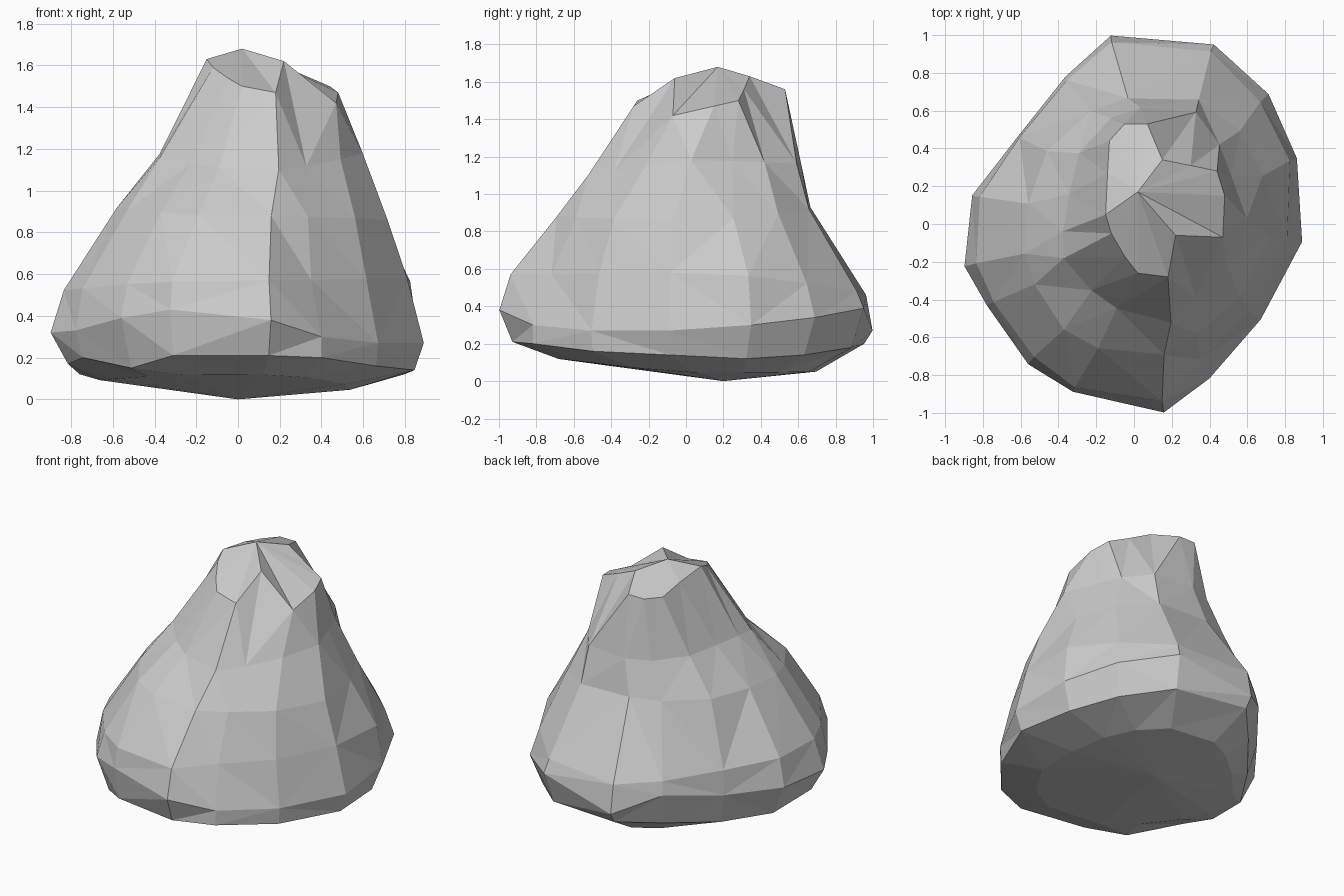
import bpy, bmesh
from math import cos, sin, radians

# Directions of the main corners, counted from +x
ANGLES = [-6, 22, 44, 66, 97, 115, 143, 170, 194, 209, 233, 250, 279, 296, 323]
SIDES = len(ANGLES)
bm = bmesh.new()
loops = []


def add_ring(centre, heights, radii):
    """One ring; heights are per corner, or (right, back, left, front) to blend."""
    loop = []
    for k, r in enumerate(radii):
        c, s = cos(radians(ANGLES[k])), sin(radians(ANGLES[k]))
        if len(heights) == 4:
            right, back, left, front = heights
            z = (right if c > 0 else left) * c * c + (back if s > 0 else front) * s * s
        else:
            z = heights[k]
        loop.append(bm.verts.new((centre[0] + r * c, centre[1] + r * s, z)))
    loops.append(loop)


# Underside
add_ring((0, .1), (.045, .05, .09, .12),
         (.54, .54, .57, .61, .60, .56, .55, .64, .68, .68, .72, .78, .79, .74, .64))
# Lower edge
add_ring((0, 0), (.14, .12, .14, .18, .20, .16, .12, .12, .17, .20, .15, .21, .21, .20, .16),
         (.85, .86, .91, .97, .96, .79, .71, .77, .84, .85, .85, .91, .94, .91, .83))
# Widest edge
add_ring((0, 0), (.27, .30, .34, .39, .27, .38, .33, .33, .32, .33, .39, .43, .38, .30, .27),
         (.895, .93, .99, 1.04, 1.005, .86, .77, .87, .925, .89, .93, .945, 1.01, .91, .84))
# Shoulder
add_ring((0, 0), (.58, .46, .52, .57),
         (.815, .89, .93, 1.0, .97, .84, .76, .83, .86, .85, .88, .92, .95, .80, .77))
# Waist
add_ring((.05, 0), (.86, .93, .92, .88),
         (.67, .68, .71, .72, .67, .66, .64, .62, .65, .66, .70, .70, .70, .65, .64))
# Neck, with a chipped hollow at the back right
add_ring((.10, .08), (1.18, 1.16, 1.18, 1.10),
         (.50, .45, .49, .56, .54, .53, .49, .45, .49, .54, .54, .56, .61, .52, .49))
# Jagged summit rim
summit = [(.48, .15, 1.47), (.44, .28, 1.50), (.30, .31, 1.56), (.15, .34, 1.63),
          (.07, .53, 1.56), (-.05, .53, 1.56), (-.13, .44, 1.56), (-.14, .27, 1.60),
          (-.15, .05, 1.63), (-.12, -.05, 1.59), (-.05, -.17, 1.54), (.02, -.26, 1.50),
          (.18, -.28, 1.47), (.22, -.06, 1.62), (.47, -.07, 1.42)]
loops.append([bm.verts.new(p) for p in summit])

# Sides
for low, high in zip(loops, loops[1:]):
    for k in range(SIDES):
        n = (k + 1) % SIDES
        bm.faces.new((low[k], low[n], high[n], high[k]))

# Top and underside caps
peak = bm.verts.new((.02, .17, 1.68))
base = bm.verts.new((0, .2, 0))
for k in range(SIDES):
    n = (k + 1) % SIDES
    bm.faces.new((loops[-1][k], loops[-1][n], peak))
    bm.faces.new((loops[0][n], loops[0][k], base))

# Flat rocky facets
bmesh.ops.triangulate(bm, faces=bm.faces[:], quad_method='SHORT_EDGE')
bmesh.ops.recalc_face_normals(bm, faces=bm.faces[:])
mesh = bpy.data.meshes.new("boulder")
bm.to_mesh(mesh)
bm.free()
bpy.context.collection.objects.link(bpy.data.objects.new("boulder", mesh))
